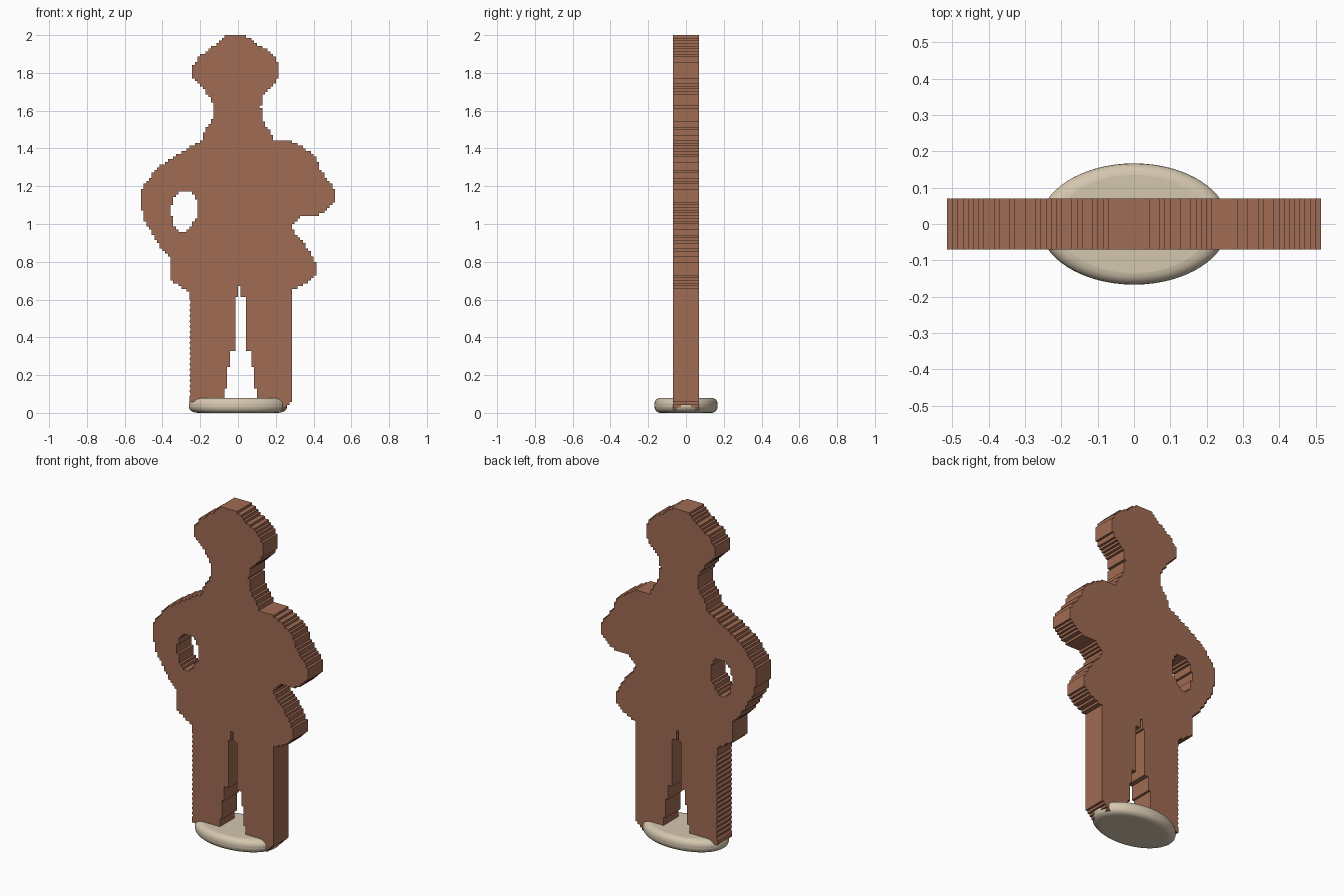
import bpy, bmesh, math
from mathutils import Vector

default = bpy.data.objects.get("Cube")
if default:
    bpy.data.objects.remove(default, do_unlink=True)

CELL = 1 / 70          # size of one stair step of the cut-out
HALF_DEPTH = 0.07


def make_material(name, rgb):
    mat = bpy.data.materials.new(name)
    mat.use_nodes = True
    color = (*rgb, 1)
    mat.diffuse_color = color
    mat.node_tree.nodes["Principled BSDF"].inputs["Base Color"].default_value = color
    return mat


def inside(polygon, x, z):
    """Even-odd test for a point against a closed outline."""
    hit = False
    for (x1, z1), (x2, z2) in zip(polygon, polygon[1:] + polygon[:1]):
        if (z1 > z) != (z2 > z) and x < x1 + (z - z1) * (x2 - x1) / (z2 - z1):
            hit = not hit
    return hit


# Silhouette parts, in hundredths of a unit (x, z)
head = [(-7, 200), (4, 200), (10, 195), (17, 191), (21, 186), (22, 179),
        (19, 174), (13, 168), (12, 162), (13, 155), (17, 149), (20, 143),
        (-20, 143), (-17, 150), (-13, 156), (-13, 164), (-17, 170),
        (-24, 177), (-24, 183), (-20, 189), (-13, 194)]
left_side = [(0, 144), (27, 144), (34, 141), (41, 136), (44, 128), (48, 123),
             (51, 118), (51, 112), (46, 107), (43, 105), (33, 105), (31, 101),
             (28, 99), (32, 93), (37, 87), (40, 81), (42, 77), (41, 73),
             (38, 70), (33, 67), (28, 65), (0, 65)]
right_side = [(0, 144), (-20, 144), (-28, 139), (-38, 133), (-44, 128),
              (-48, 123), (-51, 118), (-51, 108), (-49, 101), (-45, 94),
              (-40, 86), (-35, 81), (-36, 71), (-31, 67), (-25, 64), (0, 64)]
legs = [(-25, 66), (-25, 6), (-22, 5), (-21, 2), (24, 2), (28, 6), (28, 66)]
arm_hole = [(-33, 115), (-30, 117), (-24, 117), (-21, 111), (-21, 105),
            (-25, 99), (-27, 96), (-31, 95), (-34, 99), (-35, 104), (-35, 110)]
# Stepped gap between the legs: left edge, right edge, top
leg_gap = [(-7, 10, 13), (-5.5, 8.5, 24), (-4, 7, 33),
           (-2, 5, 46), (-1, 3.6, 61), (0.3, 2, 67)]


def is_solid(x, z):
    if inside(arm_hole, x, z):
        return False
    if any(a < x < b and z < top for a, b, top in leg_gap):
        return False
    return any(inside(part, x, z) for part in (head, left_side, right_side, legs))


# Cut-out figure: fill grid cells inside the silhouette, then thicken
bm = bmesh.new()
for row in range(140):
    for col in range(-36, 36):
        if not is_solid((col + 0.5) * CELL * 100, (row + 0.5) * CELL * 100):
            continue
        corners = [(col, row), (col + 1, row), (col + 1, row + 1), (col, row + 1)]
        bm.faces.new([bm.verts.new((i * CELL, -HALF_DEPTH, k * CELL))
                      for i, k in corners])
bmesh.ops.remove_doubles(bm, verts=bm.verts[:], dist=CELL / 10)
# Fine comb along the outer edge of the right leg
comb = [v for v in bm.verts if v.co.x < -0.23 and 0.08 < v.co.z < 0.6
        and v.is_boundary and round(v.co.z / CELL) % 2]
for v in comb:
    v.co.x += CELL / 2
result = bmesh.ops.extrude_face_region(bm, geom=bm.faces[:])
moved = [g for g in result["geom"] if isinstance(g, bmesh.types.BMVert)]
bmesh.ops.translate(bm, verts=moved, vec=Vector((0, 2 * HALF_DEPTH, 0)))
bmesh.ops.recalc_face_normals(bm, faces=bm.faces[:])
bmesh.ops.dissolve_limit(bm, angle_limit=math.radians(1),
                         verts=bm.verts[:], edges=bm.edges[:])
mesh = bpy.data.meshes.new("figure_cutout")
bm.to_mesh(mesh)
bm.free()
figure = bpy.data.objects.new("figure_cutout", mesh)
bpy.context.collection.objects.link(figure)
mesh.materials.append(make_material("reddish_brown", (0.35, 0.148, 0.088)))

# Oval stand with a rounded rim
bpy.ops.mesh.primitive_cylinder_add(vertices=64, radius=0.167, depth=0.08,
                                    location=(0, 0, 0.04))
base = bpy.context.object
base.name = "oval_base"
base.scale.x = 1.56
base.data.materials.append(make_material("cream", (0.66, 0.57, 0.43)))
bpy.ops.object.shade_smooth_by_angle(angle=math.radians(40))
bevel = base.modifiers.new("rounded_rim", "BEVEL")
bevel.width = 0.032
bevel.segments = 5
bevel.limit_method = "ANGLE"
bevel.angle_limit = math.radians(40)
